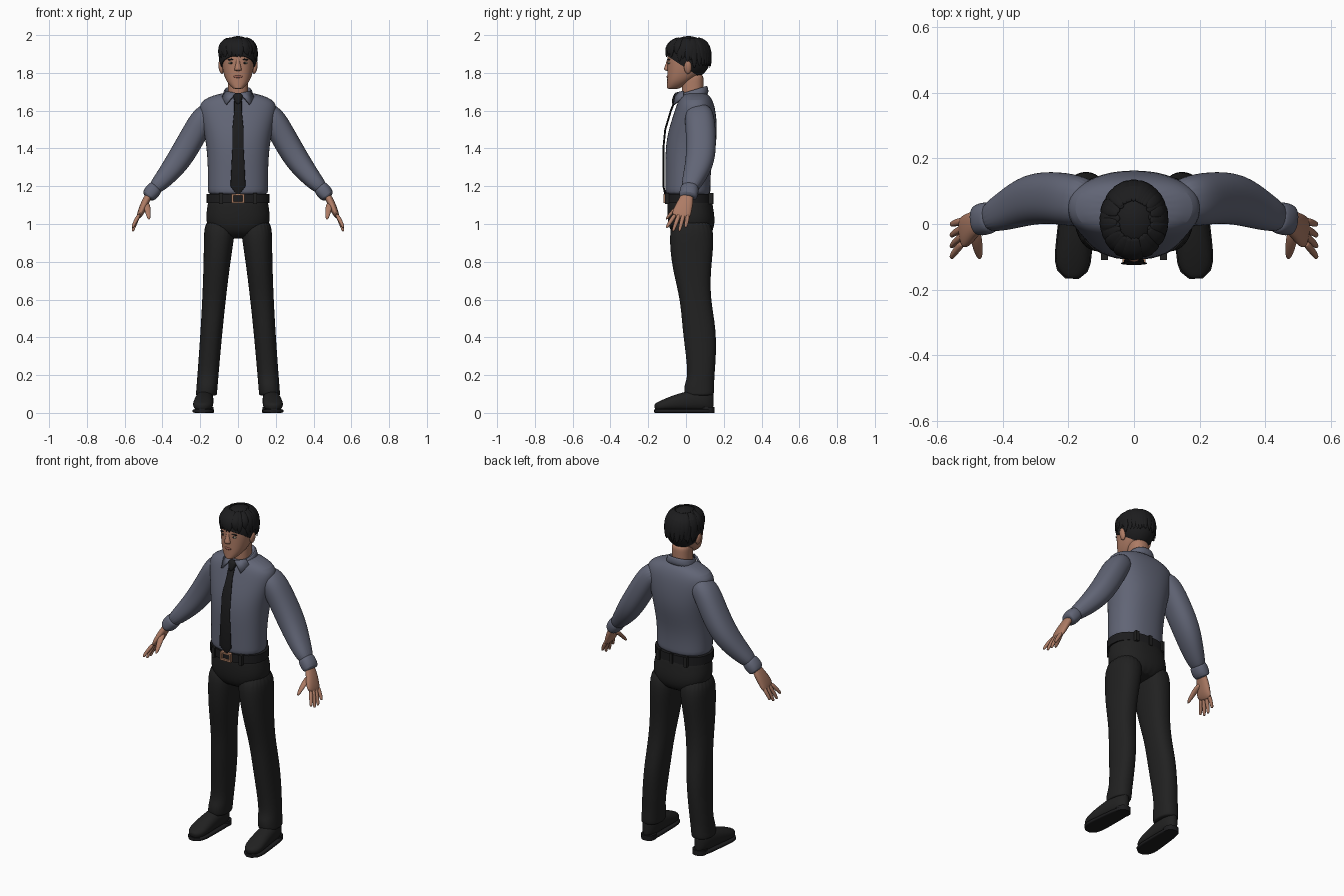
import bpy, bmesh, math, random
from mathutils import Vector, Matrix

if "Cube" in bpy.data.objects:
    bpy.data.objects.remove(bpy.data.objects["Cube"])
random.seed(4)
X, Y, Z = Vector((1, 0, 0)), Vector((0, 1, 0)), Vector((0, 0, 1))


def material(name, red, green, blue):
    mat = bpy.data.materials.new(name)
    mat.use_nodes = True
    mat.diffuse_color = (red, green, blue, 1)
    mat.node_tree.nodes["Principled BSDF"].inputs["Base Color"].default_value = mat.diffuse_color
    return mat


shirt_blue = material("slate blue cloth", .12, .13, .18)
cloth_black = material("black cloth and leather", .015, .015, .015)
deep_black = material("deep black", .012, .012, .013)
skin = material("skin", .42, .2, .13)
copper = material("copper metal", .4, .2, .12)
lip_pink = material("lips", .3, .11, .08)
eye_white = material("eye white", .4, .4, .3)


def add_strand(bm, rings, hint=X, flat=False, sides=24, power=2.3, tilt=0):
    """Skin a tube over rings of (x, y, z, radius along hint, other radius)."""
    centres = [Vector(ring[:3]) for ring in rings]
    last = len(rings) - 1
    loops = []
    for i, centre in enumerate(centres):
        along = Z if flat else (centres[min(i + 1, last)] - centres[max(i - 1, 0)]).normalized()
        across = (hint - along * hint.dot(along)).normalized()
        over = along.cross(across)
        loop = []
        for k in range(sides):
            angle = math.tau * k / sides
            cos, sin = math.cos(angle), math.sin(angle)
            u = math.copysign(abs(cos) ** (2 / power), cos) * rings[i][3]
            v = math.copysign(abs(sin) ** (2 / power), sin) * rings[i][4]
            loop.append(bm.verts.new(centre + across * u + over * v + Z * tilt * v))
        loops.append(loop)
    for lower, upper in zip(loops, loops[1:]):
        for k in range(sides):
            bm.faces.new((lower[k - 1], lower[k], upper[k], upper[k - 1]))
    bm.faces.new(loops[0])
    bm.faces.new(loops[-1])


def finish(bm, name, mat, mirror=False, smooth=True):
    """Turn a bmesh into a named, coloured and shaded object."""
    bmesh.ops.recalc_face_normals(bm, faces=bm.faces)
    mesh = bpy.data.meshes.new(name)
    bm.to_mesh(mesh)
    bm.free()
    mesh.materials.append(mat)
    obj = bpy.data.objects.new(name, mesh)
    bpy.context.collection.objects.link(obj)
    bpy.ops.object.select_all(action="DESELECT")
    obj.select_set(True)
    bpy.context.view_layer.objects.active = obj
    bpy.ops.object.shade_smooth_by_angle(angle=math.radians(50))
    if mirror:
        obj.modifiers.new("Mirror", "MIRROR").use_mirror_merge = False
    if smooth:
        obj.modifiers.new("Smooth", "SUBSURF").levels = 2
    return obj


def loft(name, mat, rings, mirror=False, smooth=True, **options):
    bm = bmesh.new()
    add_strand(bm, rings, **options)
    return finish(bm, name, mat, mirror, smooth)


def stack(name, mat, rows, **options):
    """Centred upright part from rows of (height, y centre, half width, half depth)."""
    return loft(name, mat, [(0, y, z, w, d) for z, y, w, d in rows], flat=True, **options)


def limb(name, mat, rows):
    """Mirrored arm part from rows of (x, y, z, radius), slimmer than deep."""
    return loft(name, mat, [(x, y, z, r, r * .85) for x, y, z, r in rows], mirror=True, hint=Y)


def placed(centre, size, roll=0):
    return Matrix.Translation(centre) @ Matrix.Rotation(roll, 4, "Y") @ Matrix.Diagonal((*size, 1))


def ellipsoid(name, mat, centre, size, mirror=False, roll=0):
    bm = bmesh.new()
    bmesh.ops.create_uvsphere(bm, u_segments=16, v_segments=10, radius=1, matrix=placed(centre, size, roll))
    return finish(bm, name, mat, mirror, smooth=False)


def boxes(name, mat, items, mirror=False):
    bm = bmesh.new()
    for centre, size in items:
        bmesh.ops.create_cube(bm, size=1, matrix=placed(centre, size))
    return finish(bm, name, mat, mirror, smooth=False)


# Shirt: torso, sleeves and cuffs
stack("shirt_torso", shirt_blue, [
    (1.15, .01, .16, .12), (1.17, .01, .16, .12), (1.3, .01, .16, .12), (1.45, .03, .17, .14),
    (1.6, .05, .21, .11), (1.66, .05, .2, .09), (1.7, .05, .07, .06)])
limb("sleeve", shirt_blue, [
    (.12, .07, 1.61, .06), (.18, .07, 1.57, .08), (.23, .08, 1.48, .08), (.31, .08, 1.34, .08),
    (.39, .04, 1.24, .06), (.46, .01, 1.17, .04)])
limb("cuff", shirt_blue, [(.43, .02, 1.2, .04), (.44, .02, 1.19, .05), (.48, .01, 1.14, .05), (.48, .01, 1.14, .03)])

# Collar band, higher at the back, and its two points
stack("collar_band", shirt_blue, [(1.65, .04, .09, .08), (1.69, .04, .08, .08), (1.72, .04, .07, .07),
                                  (1.69, .04, .05, .05)], tilt=.3)
bm = bmesh.new()
corners = [(.01, -.05, 1.69), (.06, -.01, 1.7), (.08, -.01, 1.67), (.06, -.06, 1.63)]
bm.faces.new([bm.verts.new(corner) for corner in corners])
point = finish(bm, "collar_point", shirt_blue, mirror=True, smooth=False)
point.modifiers.new("Thick", "SOLIDIFY").thickness = .01

# Tie blade, widening down to a point, and its knot
blade = [(1.65, -.06, .02), (1.6, -.08, .02), (1.5, -.11, .03), (1.4, -.12, .03), (1.2, -.12, .04), (1.16, -.11, .01)]
loft("tie_blade", deep_black, [(0, y, z, w, .005) for z, y, w in blade], smooth=False)
loft("tie_knot", deep_black, [(0, -.04, 1.69, .02, .01), (0, -.05, 1.68, .03, .02), (0, -.07, 1.63, .01, .01)])

# Trousers: hips, then legs that lean outwards and narrow downwards by rule
stack("trouser_hips", cloth_black, [(1.15, .02, .16, .12), (1.1, .02, .16, .12), (1.01, .03, .18, .13), (.92, .03, .12, .1)])
leg = [(1.04, .03, .11), (.9, .03, .12), (.75, .03, .1), (.6, .05, .08), (.45, .07, .09),
       (.3, .08, .08), (.19, .08, .07), (.15, .07, .08), (.1, .07, .08), (.09, .07, .07)]
loft("trouser_leg", cloth_black, [(.175 - .08 * z, y, z, .056 + .03 * z ** 3, d) for z, y, d in leg],
     mirror=True, flat=True)

# Belt with loops and buckle
stack("belt", deep_black, [(z, .015, .168, .124) for z in (1.11, 1.16)], smooth=False)
boxes("belt_loop", cloth_black, [((.09, y, 1.135), (.02, .02, .06)) for y in (-.1, .13)], mirror=True)
boxes("back_belt_loop", cloth_black, [((0, .14, 1.135), (.02, .01, .06))])
bars = [((0, -.11, 1.135 + side * .02), (.06, .02, .01)) for side in (-1, 1)]
bars += [((side * .03, -.11, 1.135), (.01, .02, .05)) for side in (-1, 1)]
boxes("belt_buckle", copper, bars)

# Shoes: rounded outline from heel to toe, turned slightly out
upper, sole = [], []
for step in range(13):
    t = min(max(step / 12, .01), .99)
    x, y = .17 + .02 * t, .15 - .32 * t
    width = (.042 + .016 * t) * math.sqrt(1 - abs(2 * t - 1) ** 5)
    height = .12 - .085 * t * t
    upper.append((x, y, .01 + height / 2, width, height / 2))
    sole.append((x, y, .01, width + .003, .01))
loft("shoe_upper", cloth_black, upper, mirror=True)
loft("shoe_sole", deep_black, sole, mirror=True, smooth=False, power=5)
loft("shoe_heel", deep_black, [(.17, .11, z, .04, .04) for z in (0, .03)], mirror=True, flat=True, smooth=False)

# Hands: palm, four fingers fanned forwards, thumb
bm = bmesh.new()
add_strand(bm, [(.46, .01, 1.17, .03, .02), (.49, 0, 1.12, .04, .02), (.51, -.02, 1.07, .05, .02),
                (.53, -.03, 1.03, .05, .01)], hint=Y)
for finger in range(4):
    y = -.064 + finger * .024
    reach = .04 - finger * .01
    drop = .08 if finger in (1, 2) else .06
    path = [(.522, -.2), (.542, .4), (.554, .8), (.557, 1)]
    add_strand(bm, [(x, y - reach * s, 1.04 - drop * s, .013 - .006 * s * s, .012 - .005 * s * s)
                    for x, s in path], hint=Y, sides=8)
add_strand(bm, [(.49, -.01, 1.11, .02, .02), (.48, -.05, 1.09, .02, .01), (.47, -.11, 1.02, .01, .01)], sides=8)
finish(bm, "hand", skin, mirror=True)

# Neck, then head with a level face front and rows of (height, half width, back)
stack("neck", skin, [(z, .035, .054, .058) for z in (1.64, 1.7, 1.76, 1.8)])
face = -.1
skull = [(1.715, .02, -.04), (1.72, .03, -.03), (1.75, .06, .02), (1.8, .08, .09), (1.87, .09, .12), (1.93, .08, .11)]
stack("head", skin, [(z, (back + face) / 2, w, (back - face) / 2) for z, w, back in skull])
ellipsoid("ear", skin, (.09, .01, 1.83), (.013, .02, .036), mirror=True, roll=.15)

# Face
stack("nose", skin, [(1.88, -.09, .01, .01), (1.85, -.095, .01, .01), (1.82, -.1, .02, .02), (1.81, -.09, .02, .02)])
ellipsoid("lips", lip_pink, (0, face + .006, 1.78), (.025, .009, .008))
ellipsoid("eye", eye_white, (.035, face + .012, 1.853), (.015, .008, .006), mirror=True)
ellipsoid("pupil", deep_black, (.035, face + .008, 1.853), (.006, .006, .006), mirror=True)
ellipsoid("eyebrow", deep_black, (.037, face + .01, 1.871), (.02, .008, .004), mirror=True, roll=.1)

# Hair: a cap cut on a slope from brow to nape
crown = Vector((0, .013, 1.88))
bm = bmesh.new()
bmesh.ops.create_uvsphere(bm, u_segments=32, v_segments=20, radius=1, matrix=placed(crown, (.1, .117, .115)))
bmesh.ops.bisect_plane(bm, geom=bm.verts[:] + bm.edges[:] + bm.faces[:], plane_co=(0, face, 1.89),
                       plane_no=(0, -.65, -1), clear_outer=True)
bmesh.ops.holes_fill(bm, edges=[edge for edge in bm.edges if edge.is_boundary])
finish(bm, "hair_cap", deep_black, smooth=False)

# Hair: layered locks that stop at the brow and hang lower behind
bm = bmesh.new()
count = 34
for lock in range(count):
    angle = math.tau * lock / count + random.uniform(-.08, .08)
    front, side = math.cos(angle), math.sin(angle)
    low = (.01 if front > .5 else -.015 if front > -.2 else -.05) + random.uniform(-.012, .012)
    sweep = random.uniform(-.02, .02)
    path = [(.45, .107, .012), (.86, .08, .024), (1, low / 2 + .04, .022), (.99, low, .003)]
    rings = [(side * .1 * s + sweep * s * (1 - s), crown.y - front * .118 * s, crown.z + z, w, w * .45)
             for s, z, w in path]
    add_strand(bm, rings, hint=Vector((front, side, 0)), sides=8)
finish(bm, "hair_locks", deep_black)
